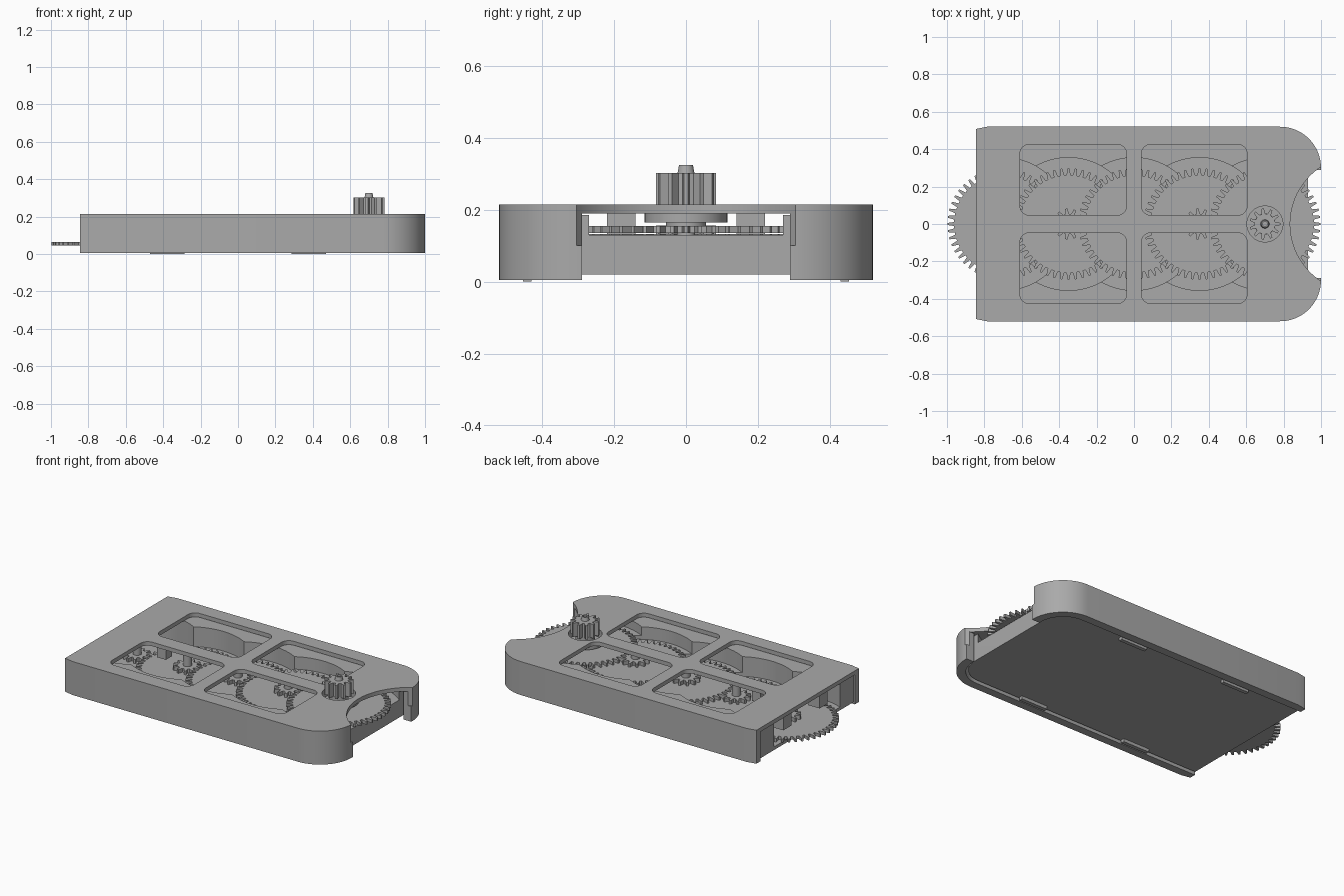
import bpy, bmesh
from math import sin, cos, pi, radians

if "Cube" in bpy.data.objects:
    bpy.data.objects.remove(bpy.data.objects["Cube"], do_unlink=True)

grey = bpy.data.materials.new("plain_grey")
grey.use_nodes = True
grey.diffuse_color = (0.4, 0.4, 0.4, 1)
grey.node_tree.nodes["Principled BSDF"].inputs["Base Color"].default_value = (0.4, 0.4, 0.4, 1)


def prism(name, points, z0, z1, top_scale=1, centre=(0, 0)):
    """Extrude a flat outline from z0 to z1, optionally tapering it."""
    bm = bmesh.new()
    cx, cy = centre
    low = [bm.verts.new((cx + x, cy + y, z0)) for x, y in points]
    high = [bm.verts.new((cx + x * top_scale, cy + y * top_scale, z1)) for x, y in points]
    bm.faces.new(low)
    bm.faces.new(high)
    for i in range(len(points)):
        j = (i + 1) % len(points)
        bm.faces.new((low[i], low[j], high[j], high[i]))
    bmesh.ops.recalc_face_normals(bm, faces=bm.faces)
    mesh = bpy.data.meshes.new(name)
    bm.to_mesh(mesh)
    bm.free()
    mesh.materials.append(grey)
    obj = bpy.data.objects.new(name, mesh)
    bpy.context.collection.objects.link(obj)
    return obj


def arc(cx, cy, r, a0, a1, n):
    return [(cx + r * cos(radians(a0 + (a1 - a0) * i / n)),
             cy + r * sin(radians(a0 + (a1 - a0) * i / n))) for i in range(n + 1)]


def circle(r, n=64):
    return arc(0, 0, r, 0, 360, n)[:-1]


def rect(x0, x1, y0, y1):
    return [(x0, y0), (x1, y0), (x1, y1), (x0, y1)]


def round_rect(x0, x1, y0, y1, r):
    return (arc(x1 - r, y0 + r, r, -90, 0, 8) + arc(x1 - r, y1 - r, r, 0, 90, 8)
            + arc(x0 + r, y1 - r, r, 90, 180, 8) + arc(x0 + r, y0 + r, r, 180, 270, 8))


def end_rounded(x0, x1, half, r, lip=0):
    """Outline square at the -x end and rounded at the +x end."""
    side = arc(x1 - r, half - r, r, 0, 90, 20) + [(x0 + 0.06, half), (x0, half - lip)]
    return side + [(x, -y) for x, y in reversed(side)]


def gear_outline(root, tip, teeth):
    pts = []
    step = 2 * pi / teeth
    for i in range(teeth):
        for f, r in ((-0.32, root), (-0.13, tip), (0.13, tip), (0.32, root)):
            a = (i + f) * step
            pts.append((r * cos(a), r * sin(a)))
    return pts


def cut(obj, cutters):
    """Subtract the cutters, keep the result and delete the helpers."""
    for c in cutters:
        c.hide_render = True
        mod = obj.modifiers.new("cut", "BOOLEAN")
        mod.operation = "DIFFERENCE"
        mod.solver = "EXACT"
        mod.object = c
    graph = bpy.context.evaluated_depsgraph_get()
    mesh = bpy.data.meshes.new_from_object(obj.evaluated_get(graph))
    obj.modifiers.clear()
    obj.data = mesh
    for c in cutters:
        bpy.data.objects.remove(c, do_unlink=True)


def smooth(obj):
    bpy.ops.object.select_all(action="DESELECT")
    obj.select_set(True)
    bpy.context.view_layer.objects.active = obj
    bpy.ops.object.shade_smooth_by_angle(angle=radians(25))


PITCH = 0.35
RISE = 0.0225
centres = [-0.7 + PITCH * i for i in range(5)]

# Outer housing: lid and side walls with windows, notch and open ends
housing = prism("housing", end_rounded(-0.845, 1.0, 0.52, 0.22, 0.012), 0.005, 0.215)
cutters = [
    prism("cut_inside", end_rounded(-1.1, 0.945, 0.468, 0.165), -0.1, 0.19),
    prism("cut_opening", rect(0.8, 1.2, -0.29, 0.29), -0.15, 0.1901),
    prism("cut_notch", circle(0.365, 96), 0.1, 0.3, centre=(1.2, 0)),
    prism("cut_pinion_hole", circle(0.096), 0.1, 0.3, centre=(0.7, 0)),
]
for x0, x1 in ((-0.61, -0.04), (0.04, 0.605)):
    for y0, y1 in ((-0.425, -0.047), (0.047, 0.425)):
        cutters.append(prism("cut_window", round_rect(x0, x1, y0, y1, 0.05), 0.1, 0.3))
cut(housing, cutters)
smooth(housing)

# Base block with rising round pockets, one for each gear
base = prism("gear_base", end_rounded(-0.84, 0.93, 0.46, 0.16), 0.02, 0.186)
cut(base, [prism("cut_pocket", circle(0.355, 96), 0.04 + RISE * i, 0.3, centre=(x, 0))
           for i, x in enumerate(centres)])
smooth(base)

# Staircase gear train: wheel, pinion and axle at each centre
wheel = gear_outline(0.262, 0.298, 48)
pinion = gear_outline(0.055, 0.083, 11)
for i, x in enumerate(centres):
    z = 0.045 + RISE * i
    last = i == len(centres) - 1
    prism(f"gear_wheel_{i + 1}", wheel, z, z + 0.02, centre=(x, 0))
    prism(f"pinion_{i + 1}", pinion, 0.215 if last else z + 0.02,
          0.302 if last else z + 0.044, centre=(x, 0))
    smooth(prism(f"axle_{i + 1}", circle(0.025, 32), z - 0.005, 0.216 if last else 0.195,
                 centre=(x, 0)))

# Drive collar under the lid, shaft core and tapered tip
collar = prism("lid_collar", circle(0.115), 0.165, 0.191, centre=(0.7, 0))
cut(collar, [prism("cut_collar", circle(0.096), 0.1, 0.3, centre=(0.7, 0))])
smooth(collar)
smooth(prism("drive_core", circle(0.056), 0.155, 0.216, centre=(0.7, 0)))
tip = prism("shaft_tip", circle(0.024, 32), 0.30, 0.325, 0.8, centre=(0.7, 0))
cut(tip, [prism("cut_tip", circle(0.012, 32), 0.31, 0.4, centre=(0.7, 0))])
smooth(tip)

# Lid support blocks at the open end
for side in (-1, 1):
    prism("lid_support", rect(-0.04, 0.04, -0.04, 0.04), 0.1, 0.195, centre=(-0.79, side * 0.18))
prism("lid_rib", rect(-0.03, 0.03, -0.03, 0.03), 0.12, 0.195, centre=(-0.51, 0))

# Snap tabs below the base
for side in (-1, 1):
    for x in (-0.378, 0.378):
        prism("snap_tab", rect(-0.093, 0.093, -0.012, 0.012), 0, 0.025, centre=(x, side * 0.442))
